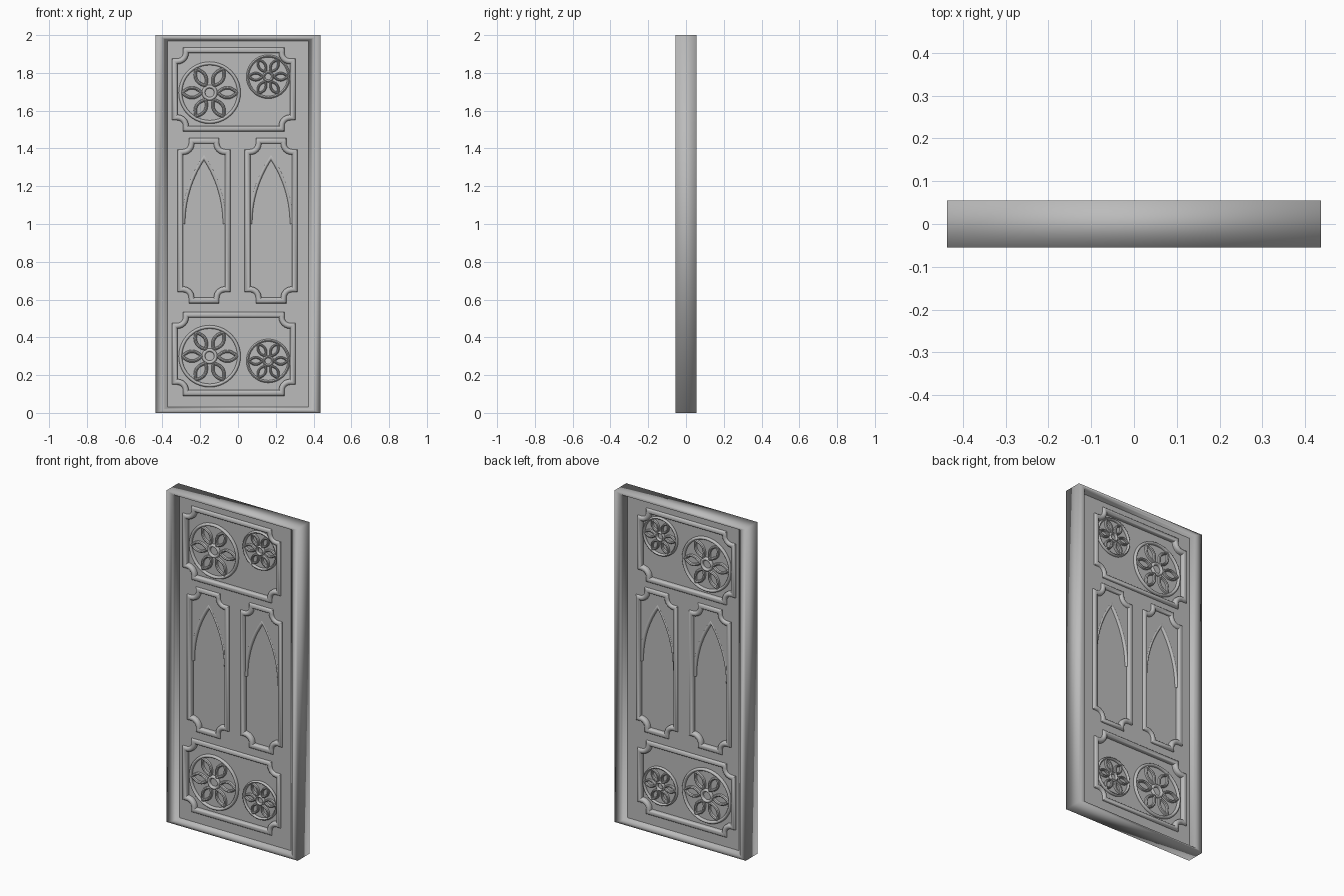
import bpy, bmesh
from math import sin, cos, pi, radians, sqrt, asin
from mathutils import Vector

if "Cube" in bpy.data.objects:
    bpy.data.objects.remove(bpy.data.objects["Cube"])

GREY = (0.5, 0.5, 0.5, 1)
grey = bpy.data.materials.new("grey_paint")
grey.use_nodes = True
grey.diffuse_color = GREY
grey.node_tree.nodes["Principled BSDF"].inputs["Base Color"].default_value = GREY


def select_only(obj):
    bpy.ops.object.select_all(action='DESELECT')
    obj.select_set(True)
    bpy.context.view_layer.objects.active = obj


def skin(name, rings, closed=True, smooth_angle=40):
    """Join a closed loop of rings into one surface."""
    bm = bmesh.new()
    loops = [[bm.verts.new(p) for p in ring] for ring in rings]
    for a, b in zip(loops, loops[1:] + loops[:1]):
        n = len(a)
        for i in range(n if closed else n - 1):
            j = (i + 1) % n
            bm.faces.new((a[i], a[j], b[j], b[i]))
    bmesh.ops.recalc_face_normals(bm, faces=bm.faces)
    mesh = bpy.data.meshes.new(name)
    bm.to_mesh(mesh)
    bm.free()
    obj = bpy.data.objects.new(name, mesh)
    bpy.context.collection.objects.link(obj)
    mesh.materials.append(grey)
    select_only(obj)
    bpy.ops.object.shade_smooth_by_angle(angle=radians(smooth_angle))
    return obj


def bead(name, path, width, level, height, closed=True, steps=6):
    """Sweep a rounded moulding along an x-z path, shown on both door faces."""
    pts = [Vector(p) for p in path]
    n = len(pts)
    sides = []
    for i, p in enumerate(pts):
        before = (p - pts[i - 1]) if closed or i > 0 else pts[1] - p
        after = (pts[(i + 1) % n] - p) if closed or i < n - 1 else before
        na, nb = (Vector((-d.y, d.x)).normalized() for d in (before, after))
        mid = (na + nb).normalized()
        sides.append(mid / max(mid.dot(na), 0.5))
    rings = []
    for face in (1, -1):
        for k in range(steps + 1):
            t = pi * k / steps
            off, y = width * cos(t) * face, face * (level + height * sin(t))
            rings.append([(p.x + s.x * off, y, p.y + s.y * off) for p, s in zip(pts, sides)])
    return skin(name, rings, closed)


def plate(name, outlines, half_depth):
    """Flat plate filled between outlines; inner outlines become holes."""
    curve = bpy.data.curves.new(name, 'CURVE')
    curve.dimensions = '2D'
    curve.fill_mode = 'BOTH'
    curve.extrude = half_depth
    for outline in outlines:
        spline = curve.splines.new('POLY')
        spline.points.add(len(outline) - 1)
        for point, (x, z) in zip(spline.points, outline):
            point.co = (x, z, 0, 1)
        spline.use_cyclic_u = True
    curve.materials.append(grey)
    obj = bpy.data.objects.new(name, curve)
    obj.rotation_euler.x = pi / 2
    bpy.context.collection.objects.link(obj)
    select_only(obj)
    bpy.ops.object.convert(target='MESH')


def rectangle(x0, x1, z0, z1):
    return [(x0, z0), (x1, z0), (x1, z1), (x0, z1)]


def cartouche(x0, x1, z0, z1, r=0.045, s=0.014, steps=6):
    """Rectangle with scooped, shouldered corners (counter-clockwise)."""
    pts = []
    corners = [(x0, z0, 1, 1), (x1, z0, -1, 1), (x1, z1, -1, -1), (x0, z1, 1, -1)]
    for i, (cx, cz, sx, sz) in enumerate(corners):
        part = [(cx, cz + sz * (r + s))]
        for k in range(steps + 1):
            t = pi / 2 * (1 - k / steps)
            part.append((cx + sx * (s + r * cos(t)), cz + sz * (s + r * sin(t))))
        part.append((cx + sx * (r + s), cz))
        pts += part if i % 2 == 0 else part[::-1]
    return pts


def circle(cx, cz, r, n=40):
    return [(cx + r * cos(2 * pi * k / n), cz + r * sin(2 * pi * k / n)) for k in range(n)]


def pointed_arch(cx, spring, half, rise, steps=14):
    """Lancet arch, from the left springing over the apex to the right."""
    radius = (half ** 2 + rise ** 2) / (2 * half)
    end = asin(rise / radius)
    left = [(cx - half + radius * (1 - cos(end * k / steps)),
             spring + radius * sin(end * k / steps)) for k in range(steps + 1)]
    return left + [(2 * cx - x, z) for x, z in left[-2::-1]]


def rosette(name, cx, cz, r):
    """Ring, hub and six pointed petals."""
    w = 0.045 * r + 0.0015
    bead(name + "_ring", circle(cx, cz, r - w), w, 0.014, 0.012)
    bead(name + "_hub", circle(cx, cz, 0.2 * r, 20), w, 0.014, 0.012)
    start, end, half = 0.26 * r, 0.88 * r, 0.16 * r
    for i in range(6):
        a = i * pi / 3
        petal = []
        for side in (-1, 1):
            for k in range(8):
                t = k / 8 if side < 0 else 1 - k / 8
                u, v = start + (end - start) * t, side * half * 4 * t * (1 - t)
                petal.append((cx + u * cos(a) - v * sin(a), cz + u * sin(a) + v * cos(a)))
        bead(f"{name}_petal_{i + 1}", petal, w * 0.9, 0.014, 0.011, steps=4)


# Outer frame with a sloped inner edge, the same on both faces
frame = []
for face in (1, -1):
    section = [(0.437, 0, 0.055), (0.397, 0.016, 0.055), (0.388, 0.022, 0.04), (0.372, 0.032, 0.025)]
    for hx, inset, y in section[::face]:
        frame.append([(x, y * face, z) for x, z in rectangle(-hx, hx, inset, 2 - inset)])
skin("outer_frame", frame, smooth_angle=180)

# Main panel with four openings, and the thin core behind them
wide = {"upper": cartouche(-0.335, 0.29, 1.505, 1.92), "lower": cartouche(-0.335, 0.29, 0.105, 0.52)}
tall = {"right": (-0.18, cartouche(-0.305, -0.055, 0.595, 1.44)),
        "left": (0.175, cartouche(0.05, 0.30, 0.595, 1.44))}
openings = list(wide.values()) + [outline for _, outline in tall.values()]
plate("main_panel", [rectangle(-0.38, 0.38, 0.025, 1.975)] + openings, 0.025)
plate("panel_core", [rectangle(-0.375, 0.375, 0.03, 1.97)], 0.012)

# Wide panels: moulding and two rosettes each
for name, outline in wide.items():
    bead(name + "_moulding", outline, 0.015, 0.024, 0.014)
    big_z, small_z = (1.695, 1.78) if name == "upper" else (0.30, 0.275)
    rosette(name + "_large_rosette", -0.15, big_z, 0.164)
    rosette(name + "_small_rosette", 0.16, small_z, 0.116)

# Tall panels: moulding, arch spandrels and arch edging
for name, (cx, outline) in tall.items():
    bead(name + "_tall_moulding", outline, 0.015, 0.024, 0.014)
    arch = pointed_arch(cx, 1.0, 0.11, 0.355)
    top = [p for p in outline if p[1] > 1.0]
    x0, x1 = min(p[0] for p in top), max(p[0] for p in top)
    plate(name + "_arch_spandrel", [[(x1, 1.0)] + top + [(x0, 1.0)] + arch], 0.022)
    bead(name + "_arch_edging", arch, 0.01, 0.012, 0.012, closed=False)
